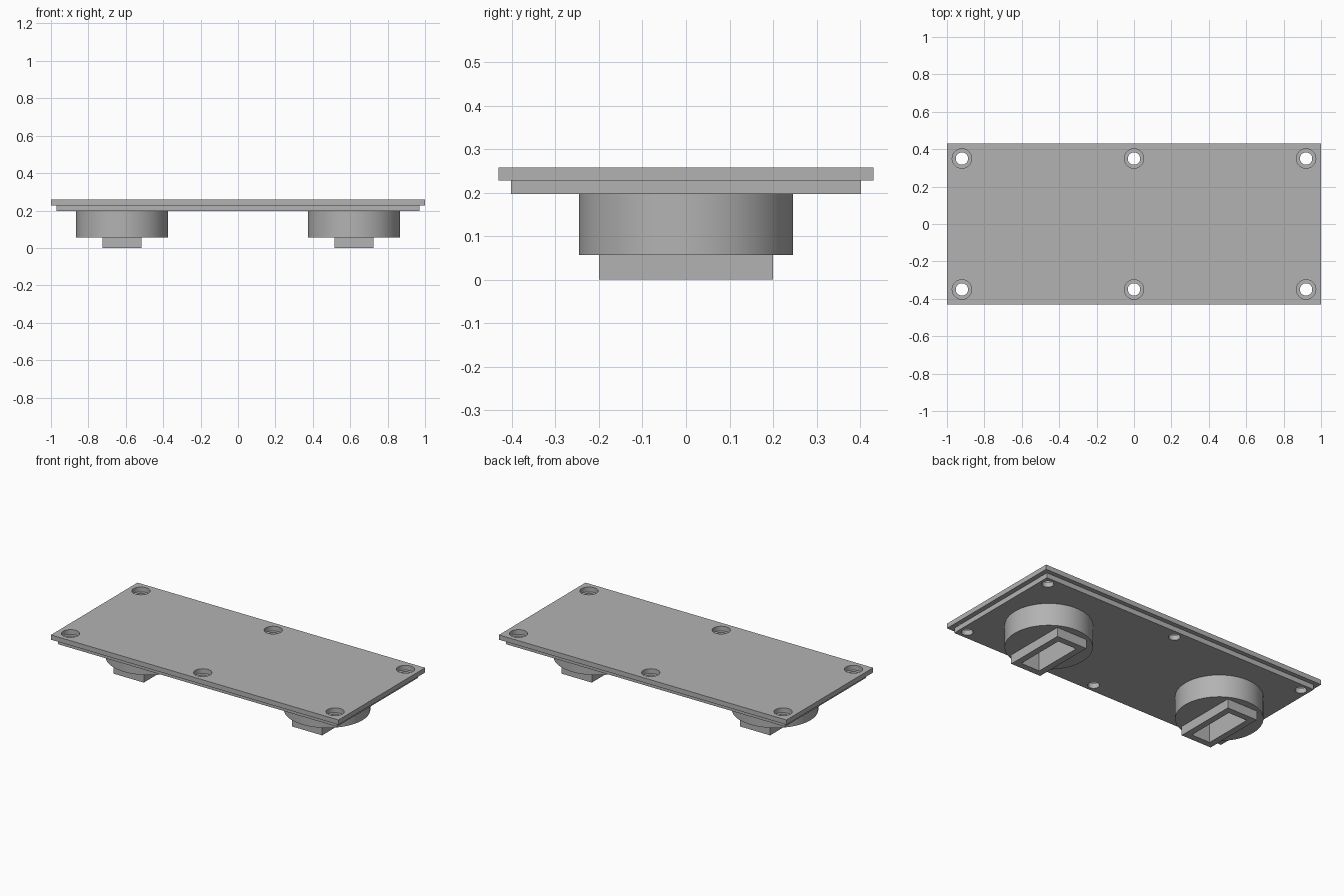
import bpy
from math import radians

if "Cube" in bpy.data.objects:
    bpy.data.objects.remove(bpy.data.objects["Cube"])

grey = bpy.data.materials.new("plain_grey")
grey.use_nodes = True
colour = (0.45, 0.45, 0.45, 1)
grey.diffuse_color = colour
grey.node_tree.nodes["Principled BSDF"].inputs["Base Color"].default_value = colour


def finish(name):
    obj = bpy.context.object
    obj.name = name
    bpy.ops.object.transform_apply(location=False, rotation=False, scale=True)
    obj.data.materials.append(grey)
    return obj


def box(name, x, width, depth, z0, z1):
    bpy.ops.mesh.primitive_cube_add(size=1, location=(x, 0, (z0 + z1) / 2))
    bpy.context.object.scale = (width, depth, z1 - z0)
    return finish(name)


def cylinder(name, x, y, radius, z0, z1, sides=64):
    bpy.ops.mesh.primitive_cylinder_add(vertices=sides, radius=radius, depth=z1 - z0,
                                        location=(x, y, (z0 + z1) / 2))
    return finish(name)


def cut(obj, cutters):
    # Subtract each cutter, then discard it
    bpy.ops.object.select_all(action="DESELECT")
    bpy.context.view_layer.objects.active = obj
    obj.select_set(True)
    for cutter in cutters:
        mod = obj.modifiers.new("cut", "BOOLEAN")
        mod.operation = "DIFFERENCE"
        mod.solver = "EXACT"
        mod.object = cutter
        bpy.ops.object.modifier_apply(modifier=mod.name)
        bpy.data.objects.remove(cutter)
    bpy.ops.object.shade_smooth_by_angle(angle=radians(30))


PLATE_TOP, STEP, PLATE_BOTTOM, BOSS_BOTTOM = 0.258, 0.228, 0.197, 0.057


def screw_holes(radius):
    return [cylinder("hole_cutter", x, y, radius, 0.1, 0.4, 48)
            for x in (-0.92, 0, 0.92) for y in (-0.35, 0.35)]


# Cover plate with wide screw recesses, over a smaller plate with narrow holes
cover = box("cover_plate", 0, 2, 0.86, STEP, PLATE_TOP)
cut(cover, screw_holes(0.052))
inner = box("inner_plate", 0, 1.94, 0.804, PLATE_BOTTOM, STEP)
cut(inner, screw_holes(0.033))

# Round bosses and rectangular sockets, hollowed from below
for side, x in (("right", -0.62), ("left", 0.62)):
    boss = cylinder(side + "_boss", x, 0, 0.246, BOSS_BOTTOM, PLATE_BOTTOM, 96)
    cut(boss, [box("pocket_cutter", x, 0.13, 0.32, -0.1, 0.3)])
    socket = box(side + "_socket", x, 0.21, 0.4, 0, BOSS_BOTTOM)
    cut(socket, [box("pocket_cutter", x, 0.13, 0.32, -0.1, 0.3)])
